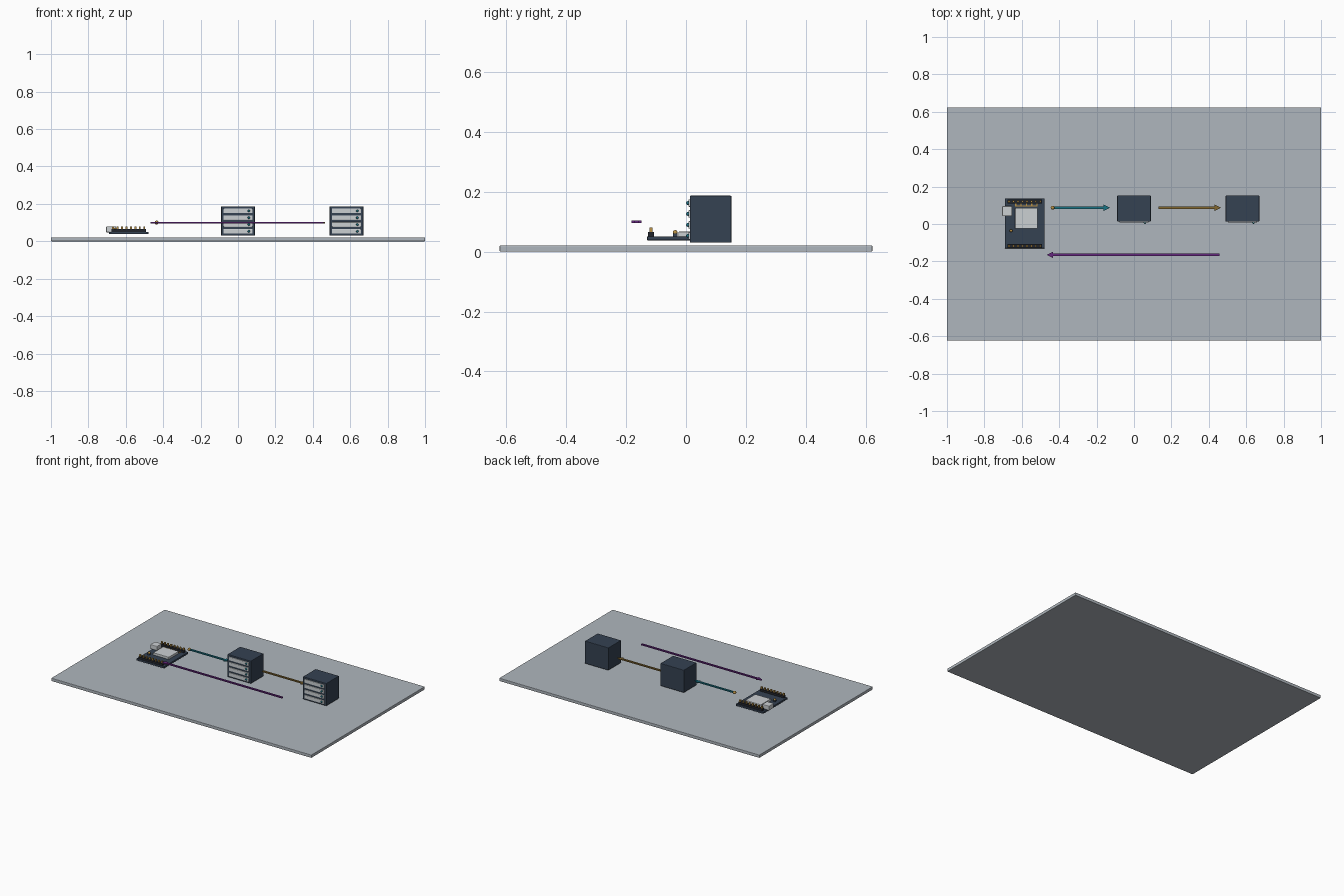
import bpy, bmesh, math
from mathutils import Vector

if "Cube" in bpy.data.objects:
    bpy.data.objects.remove(bpy.data.objects["Cube"])


def material(name, rgb):
    m = bpy.data.materials.new(name)
    m.diffuse_color = (*rgb, 1)
    m.use_nodes = True
    m.node_tree.nodes["Principled BSDF"].inputs["Base Color"].default_value = m.diffuse_color
    return m


GREY = material("slab grey", (0.43, 0.47, 0.51))
NAVY = material("dark navy", (0.035, 0.054, 0.085))
BLACK = material("header black", (0.015, 0.018, 0.025))
LIGHT = material("light metal", (0.60, 0.63, 0.65))
GOLD = material("gold", (0.50, 0.29, 0.06))
TEAL = material("teal", (0.01, 0.17, 0.23))
BRONZE = material("bronze", (0.22, 0.135, 0.03))
PURPLE = material("purple", (0.13, 0.02, 0.21))


def finish(name, bm, mat, bevel=0):
    bmesh.ops.recalc_face_normals(bm, faces=bm.faces)
    me = bpy.data.meshes.new(name)
    bm.to_mesh(me)
    bm.free()
    me.materials.append(mat)
    ob = bpy.data.objects.new(name, me)
    bpy.context.collection.objects.link(ob)
    if bevel:
        mod = ob.modifiers.new("bevel", "BEVEL")
        mod.width = bevel
        mod.segments = 2
    return ob


def box(name, x, y, z, mat, bevel=0):
    """Box from (min, max) ranges on each axis."""
    bm = bmesh.new()
    bmesh.ops.create_cube(bm, size=1)
    size = Vector([r[1] - r[0] for r in (x, y, z)])
    mid = Vector([(r[0] + r[1]) / 2 for r in (x, y, z)])
    for v in bm.verts:
        v.co = v.co * size + mid
    return finish(name, bm, mat, bevel)


def ball(name, loc, r, mat):
    bm = bmesh.new()
    bmesh.ops.create_uvsphere(bm, u_segments=16, v_segments=10, radius=r)
    bmesh.ops.translate(bm, verts=bm.verts, vec=loc)
    for f in bm.faces:
        f.smooth = True
    return finish(name, bm, mat)


def arrow(name, x0, x1, y, mat, z=0.1, thick=0.008):
    """Flat arrow along x from x0 to its tip at x1."""
    s = 1 if x1 > x0 else -1
    neck = x1 - s * 0.034
    w, h = 0.0065, 0.017
    pts = [(x0, -w), (neck, -w), (neck, -h), (x1, 0), (neck, h), (neck, w), (x0, w)]
    bm = bmesh.new()
    face = bm.faces.new([bm.verts.new((px, y + py, z - thick / 2)) for px, py in pts])
    ext = bmesh.ops.extrude_face_region(bm, geom=[face])
    top = [g for g in ext["geom"] if isinstance(g, bmesh.types.BMVert)]
    bmesh.ops.translate(bm, verts=top, vec=(0, 0, thick))
    return finish(name, bm, mat)


# Base slab
box("base_slab", (-1, 1), (-0.623, 0.623), (0, 0.021), GREY, 0.003)

# Two server cabinets with four drive trays and status lights
for label, cx in (("middle", 0.0), ("right", 0.58)):
    box(label + "_cabinet", (cx - 0.09, cx + 0.09), (0.013, 0.152), (0.03, 0.187), NAVY, 0.003)
    for i in range(4):
        z = 0.053 + i * 0.0365
        box(f"{label}_tray_{i}", (cx - 0.077, cx + 0.077), (0.008, 0.02),
            (z - 0.0125, z + 0.0125), LIGHT, 0.002)
        ball(f"{label}_light_{i}", (cx + 0.058, 0.007, z), 0.0065, TEAL)

# Circuit board with shield, connector and status lamp
box("circuit_board", (-0.69, -0.478), (-0.13, 0.137), (0.038, 0.051), NAVY, 0.002)
box("metal_shield", (-0.635, -0.515), (-0.025, 0.085), (0.05, 0.067), LIGHT, 0.002)
box("usb_connector", (-0.705, -0.652), (0.042, 0.095), (0.048, 0.08), LIGHT, 0.004)
ball("status_lamp", (-0.657, -0.036, 0.064), 0.008, GOLD)
box("lamp_mount", (-0.664, -0.65), (-0.043, -0.029), (0.05, 0.06), NAVY)

# Pin headers along both short ends
for label, y in (("front", -0.117), ("back", 0.12)):
    box(label + "_header", (-0.677, -0.493), (y - 0.01, y + 0.01), (0.05, 0.066), BLACK)
    for i in range(8):
        x = -0.669 + i * 0.024
        box(f"{label}_pin_{i}", (x - 0.005, x + 0.005), (y - 0.005, y + 0.005),
            (0.064, 0.08), GOLD)

# Folded antenna trace between shield and back header
box("antenna_bar", (-0.635, -0.515), (0.094, 0.099), (0.051, 0.055), GOLD)
for i in range(5):
    x = -0.632 + i * 0.0285
    box(f"antenna_leg_{i}", (x - 0.003, x + 0.003), (0.094, 0.11), (0.051, 0.055), GOLD)

# Floating flow arrows and signal ball
arrow("teal_arrow", -0.433, -0.128, 0.087, TEAL)
arrow("bronze_arrow", 0.13, 0.465, 0.087, BRONZE)
arrow("purple_arrow", 0.457, -0.467, -0.165, PURPLE)
ball("signal_ball", (-0.435, 0.087, 0.1), 0.0105, GOLD)
